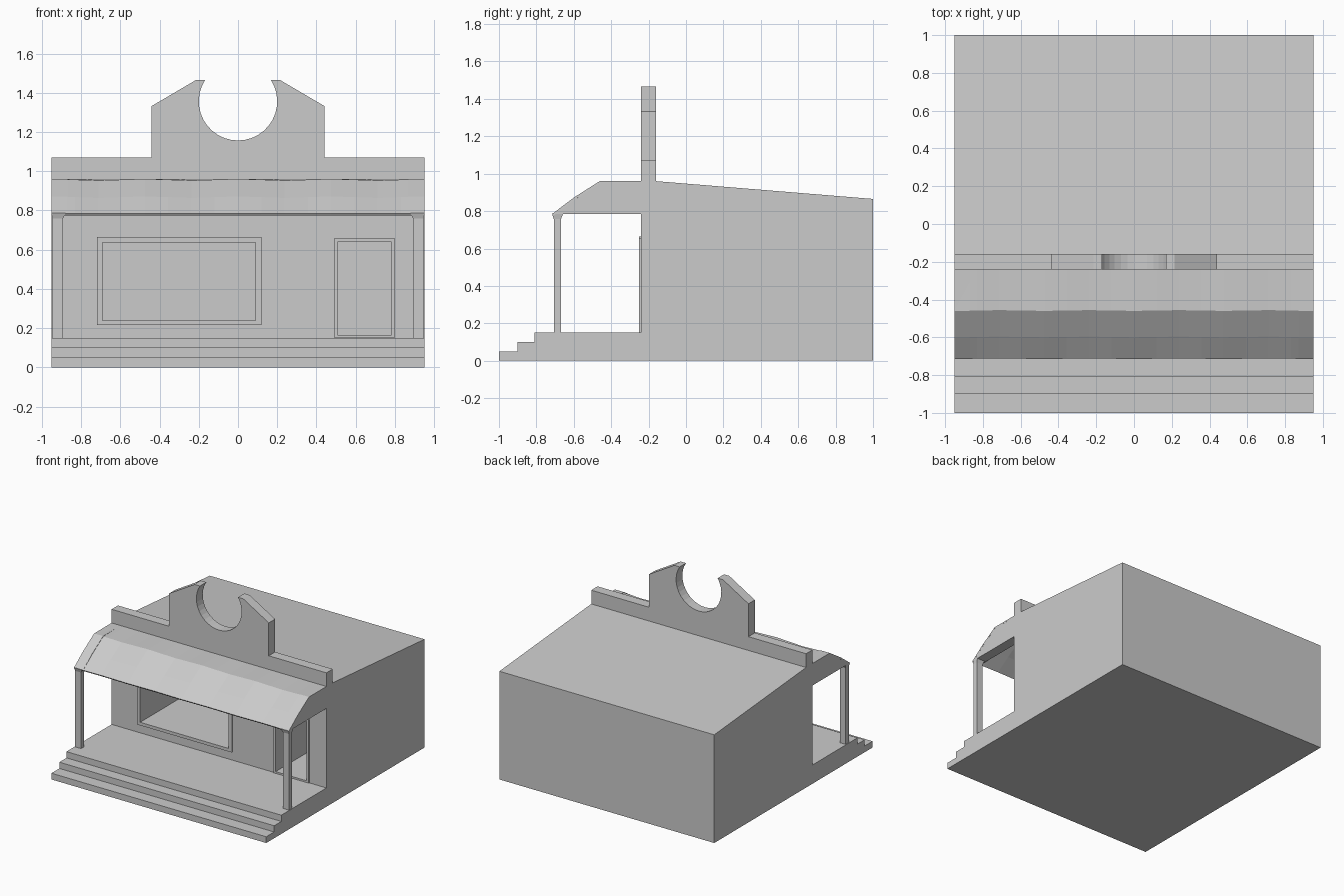
import bpy, bmesh
from math import sin, cos, pi, radians

if "Cube" in bpy.data.objects:
    bpy.data.objects.remove(bpy.data.objects["Cube"])

HALF = 0.95


def finish(name, bm):
    bmesh.ops.recalc_face_normals(bm, faces=bm.faces)
    mesh = bpy.data.meshes.new(name)
    bm.to_mesh(mesh)
    bm.free()
    ob = bpy.data.objects.new(name, mesh)
    bpy.context.collection.objects.link(ob)
    return ob


def prism(name, points, a, b, axis):
    """Extrude a 2D profile along x (points are y,z) or y (points are x,z)."""
    def place(p, t):
        return (t, p[0], p[1]) if axis == 'x' else (p[0], t, p[1])
    bm = bmesh.new()
    lo = [bm.verts.new(place(p, a)) for p in points]
    hi = [bm.verts.new(place(p, b)) for p in points]
    bm.faces.new(lo)
    bm.faces.new(hi[::-1])
    n = len(points)
    for i in range(n):
        j = (i + 1) % n
        bm.faces.new((lo[i], hi[i], hi[j], lo[j]))
    return finish(name, bm)


def rect(x0, x1, z0, z1):
    return [(x0, z0), (x1, z0), (x1, z1), (x0, z1)]


def frame(name, outer, inner, y0, y1):
    """Rectangular trim ring standing on the front wall."""
    bm = bmesh.new()
    loops = [[bm.verts.new((x, y, z)) for x, z in rect(*r)]
             for r, y in ((outer, y0), (inner, y0), (inner, y1), (outer, y1))]
    for k in range(4):
        a, b = loops[k], loops[(k + 1) % 4]
        for i in range(4):
            j = (i + 1) % 4
            bm.faces.new((a[i], a[j], b[j], b[i]))
    return finish(name, bm)


# Building, porch floor and steps from one side profile
building = prism("building", [
    (-1, 0), (1, 0), (1, 0.865), (-0.16, 0.96), (-0.24, 0.96), (-0.24, 0.15),
    (-0.81, 0.15), (-0.81, 0.10), (-0.90, 0.10), (-0.90, 0.05), (-1, 0.05)],
    -HALF, HALF, 'x')

# Window and door openings with their trim
openings = {
    "window": ((-0.72, 0.12, 0.215, 0.665), (-0.69, 0.09, 0.24, 0.637)),
    "door": ((0.49, 0.80, 0.152, 0.657), (0.508, 0.782, 0.166, 0.64)),
}
for name, (outer, inner) in openings.items():
    cutter = prism(name + "_cutter", rect(*inner), -0.4, 0.3, 'y')
    cutter.hide_render = True
    cutter.hide_set(True)
    mod = building.modifiers.new(name, 'BOOLEAN')
    mod.operation = 'DIFFERENCE'
    mod.solver = 'EXACT'
    mod.object = cutter
    frame(name + "_frame", outer, inner, -0.25, -0.235)

# Stepped parapet with round notch
arc = [(0.2 * cos(radians(t)), 1.357 + 0.2 * sin(radians(t)))
       for t in [147.3 + 245.4 * i / 24 for i in range(25)]]
left = [(-HALF, 0.95), (-HALF, 1.07), (-0.44, 1.07), (-0.44, 1.333), (-0.215, 1.465)]
prism("parapet", left + arc + [(-x, z) for x, z in left[::-1]], -0.24, -0.16, 'y')

# Rippled canopy sheet
profile = [(-0.715, 0.785), (-0.60, 0.872), (-0.46, 0.961), (-0.24, 0.961)]
bm = bmesh.new()
rows = []
for i in range(17):
    x = -HALF + 2 * HALF * i / 16
    dip = 0.004 * (1 - cos(2 * pi * x / 0.475))
    rows.append([bm.verts.new((x, y + (dip * 0.5 if k < 3 else 0),
                               z - (dip if 0 < k < 3 else 0)))
                 for k, (y, z) in enumerate(profile)])
for a, b in zip(rows, rows[1:]):
    for k in range(3):
        bm.faces.new((a[k], b[k], b[k + 1], a[k + 1]))
canopy = finish("canopy", bm)
if canopy.data.polygons[2].normal.z < 0:
    canopy.data.flip_normals()
solid = canopy.modifiers.new("thickness", 'SOLIDIFY')
solid.thickness = 0.012
solid.offset = -1

# Canopy ends, posts and flared capitals on both sides
for side, s in (("left", -1), ("right", 1)):
    prism(side + "_canopy_end", profile + [(-0.24, 0.785)], s * HALF, s * 0.87, 'x')
    prism(side + "_post", rect(-0.707, -0.668, 0.14, 0.77), s * 0.945, s * 0.893, 'x')
    bm = bmesh.new()
    low = [bm.verts.new((s * x, y, 0.758)) for x, y in rect(0.893, 0.945, -0.707, -0.668)]
    top = [bm.verts.new((s * x, y, 0.786)) for x, y in rect(0.88, 0.95, -0.716, -0.657)]
    bm.faces.new(low)
    bm.faces.new(top)
    for i in range(4):
        j = (i + 1) % 4
        bm.faces.new((low[i], low[j], top[j], top[i]))
    finish(side + "_capital", bm)
